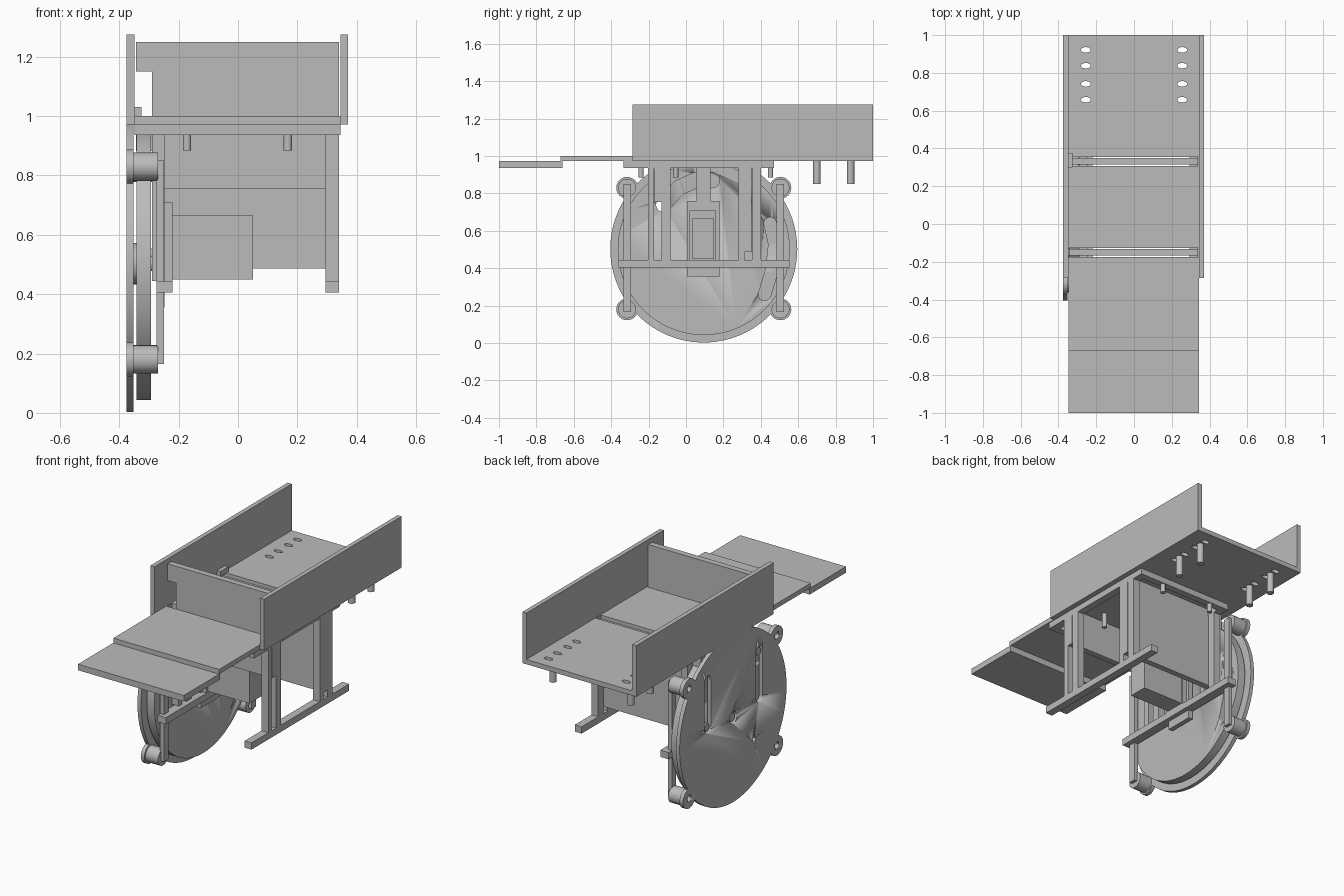
import bpy
import math
from mathutils import Vector

old = bpy.data.objects.get("Cube")
if old:
    bpy.data.objects.remove(old)

grey = bpy.data.materials.new("plain grey")
grey.use_nodes = True
grey.diffuse_color = (0.5, 0.5, 0.5, 1)
grey.node_tree.nodes["Principled BSDF"].inputs["Base Color"].default_value = (0.5, 0.5, 0.5, 1)


def finish(name):
    ob = bpy.context.object
    ob.name = name
    ob.data.materials.append(grey)
    return ob


def box(name, x, y, z):
    """Box from (min, max) pairs on each axis."""
    bpy.ops.mesh.primitive_cube_add(size=1, location=[sum(p) / 2 for p in (x, y, z)])
    ob = bpy.context.object
    ob.scale = [p[1] - p[0] for p in (x, y, z)]
    bpy.ops.object.transform_apply(location=False, rotation=False, scale=True)
    return finish(name)


def rod_x(name, x, y, z, r, sides=32):
    """Cylinder lying along x."""
    bpy.ops.mesh.primitive_cylinder_add(vertices=sides, radius=r, depth=x[1] - x[0],
                                        location=(sum(x) / 2, y, z), rotation=(0, math.pi / 2, 0))
    bpy.ops.object.shade_smooth_by_angle()
    return finish(name)


def rod_z(name, x, y, z, r, sides=24):
    """Upright cylinder."""
    bpy.ops.mesh.primitive_cylinder_add(vertices=sides, radius=r, depth=z[1] - z[0],
                                        location=(x, y, sum(z) / 2))
    bpy.ops.object.shade_smooth_by_angle()
    return finish(name)


def cut(target, cutter):
    """Subtract the cutter and hide it from view."""
    mod = target.modifiers.new("cut", 'BOOLEAN')
    mod.operation = 'DIFFERENCE'
    mod.solver = 'EXACT'
    mod.object = cutter
    bpy.context.view_layer.objects.active = target
    bpy.ops.object.modifier_apply(modifier=mod.name)
    bpy.data.objects.remove(cutter)


def cut_slot(target, path, r):
    """Round-ended slot through a disc along a (y, z) path."""
    x = (-0.5, -0.2)
    for y, z in path:
        cut(target, rod_x("slot_cutter", x, y, z, r, 24))
    for a, b in zip(path, path[1:]):
        d = Vector(b) - Vector(a)
        bar = box("slot_cutter", x, (-d.length / 2, d.length / 2), (-r, r))
        bar.location = (-0.35, (a[0] + b[0]) / 2, (a[1] + b[1]) / 2)
        bar.rotation_euler.x = math.atan2(d.y, d.x)
        cut(target, bar)


WIDTH = (-0.348, 0.345)
GATES = {"front": (-0.15, 0.755), "rear": (0.332, 0.487)}
BOLT_X, BOLT_Y = 0.255, (0.70, 0.88)

# Trough: floor, walls and stepped ramp
floor = box("floor", WIDTH, (-0.67, 1), (0.972, 1))
for y, _ in GATES.values():
    cut(floor, box("gate_cutter", (-0.343, 0.341), (y - 0.024, y + 0.024), (0.9, 1.1)))
box("ramp_step", WIDTH, (-1, -0.66), (0.936, 0.972))
box("left_wall", (0.345, 0.371), (-0.285, 1), (0.972, 1.275))
box("right_wall", (-0.375, -0.348), (-0.285, 1), (0.972, 1.275))

# Rear bolts, each between two small openings
for x in (-BOLT_X, BOLT_X):
    for y in BOLT_Y:
        for dy in (-0.042, 0.042):
            hole = rod_z("hole_cutter", x, y + dy, (0.9, 1.1), 0.026)
            hole.scale.y = 0.55
            cut(floor, hole)
        rod_z("rear_bolt", x, y, (0.85, 0.995), 0.02)

# Sliding gates with a hooked shoulder and a follower pin
for name, (y, low) in GATES.items():
    span = (y - 0.018, y + 0.018)
    gate = box(name + "_gate", (-0.343, 0.34), span, (low, low + 0.495))
    cut(gate, box("notch_cutter", (-0.4, -0.29), (y - 0.1, y + 0.1), (low - 0.1, low + 0.395)))
    rod_x(name + "_follower_pin", (-0.37, -0.28), y, low + 0.045, 0.022)
box("rear_gate_tab", (-0.348, -0.325), (0.30, 0.375), (1, 1.03))

# Guide posts on both sides, a pair around each gate
for side, x in (("left", (0.295, 0.34)), ("right", (-0.29, -0.247))):
    for y, _ in GATES.values():
        box(side + "_front_post", x, (y - 0.052, y - 0.02), (0.445, 0.972))
        box(side + "_rear_post", x, (y + 0.02, y + 0.068), (0.445, 0.972))
    box(side + "_top_rail", x, (-0.335, 0.47), (0.936, 0.972))
box("left_foot_bar", (0.295, 0.34), (-0.36, 0.555), (0.405, 0.445))
box("right_foot_bar", (-0.275, -0.22), (-0.36, 0.555), (0.405, 0.445))

# Cross rails under the floor with short pegs
for y in (-0.315, 0.45):
    box("cross_rail", (-0.29, 0.34), (y - 0.02, y + 0.02), (0.936, 0.972))
for y in (-0.24, -0.055, 0.452):
    for x in (-0.172, 0.168):
        rod_z("peg", x, y, (0.885, 0.975), 0.014)

# Fixed outer disc with upright slots
CY, CZ = 0.095, 0.503
disc = rod_x("outer_disc", (-0.375, -0.352), CY, CZ, 0.5, 96)
for y, _ in GATES.values():
    cut_slot(disc, [(y, 0.53), (y, 0.81)], 0.03)
cut(disc, rod_x("hole_cutter", (-0.5, -0.2), CY, CZ, 0.035))
cut(disc, rod_x("hole_cutter", (-0.5, -0.2), -0.1, 0.3, 0.015))

# Turning cam disc with curved slots
cam = rod_x("cam_disc", (-0.342, -0.293), CY, CZ, 0.46, 96)
cut_slot(cam, [(0.45, 0.64), (0.475, 0.53), (0.46, 0.39), (0.42, 0.26)], 0.033)
cut_slot(cam, [(-0.12, 0.74), (-0.04, 0.83), (0.05, 0.87), (0.14, 0.87)], 0.04)
rod_x("hub", (-0.353, -0.34), CY, CZ, 0.07)
rod_x("axle", (-0.368, -0.24), CY, CZ, 0.025)

# Corner rollers and the posts that carry them
for y in (-0.315, 0.505):
    for z in (0.18, 0.83):
        bore = rod_x("bore_cutter", (-0.5, -0.3), y, z, 0.018)
        flange = rod_x("roller_flange", (-0.375, -0.352), y, z, 0.058)
        cut(flange, bore)
        rod_x("roller", (-0.352, -0.27), y, z, 0.048)
    box("roller_post", (-0.275, -0.25), (y - 0.02, y + 0.02), (0.165, 0.85))

# Motor and its mount
box("motor", (-0.22, 0.05), (0.035, 0.15), (0.45, 0.665))
box("motor_plate", (-0.247, -0.22), (0.02, 0.16), (0.405, 0.71))
box("motor_backing", (-0.275, -0.247), (0.005, 0.18), (0.355, 0.76))
box("motor_hanger", (-0.275, -0.247), (0.055, 0.13), (0.76, 0.972))
